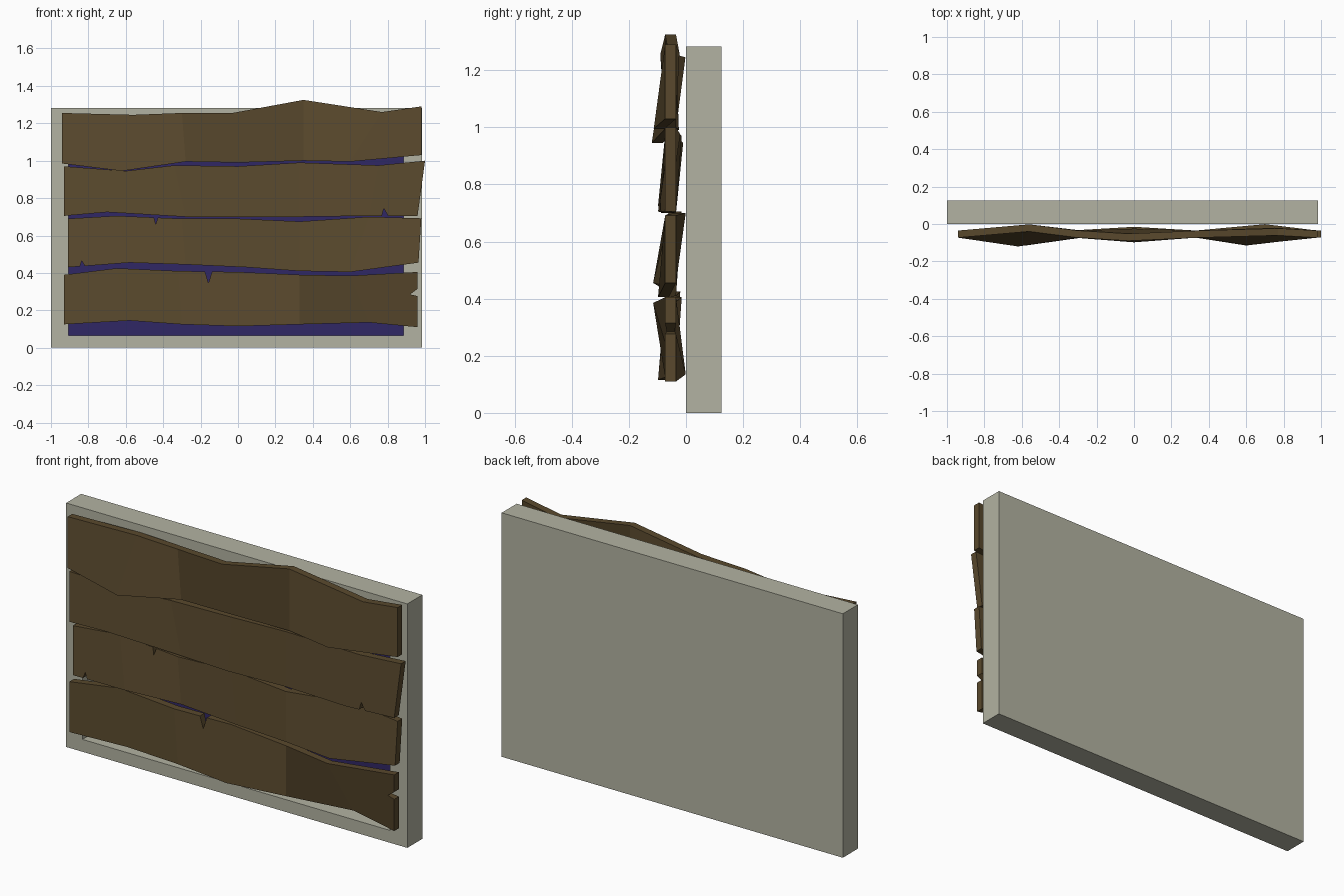
import bpy, bmesh

if "Cube" in bpy.data.objects:
    bpy.data.objects.remove(bpy.data.objects["Cube"])


def material(name, rgb):
    m = bpy.data.materials.new(name)
    m.diffuse_color = (*rgb, 1)
    m.use_nodes = True
    m.node_tree.nodes["Principled BSDF"].inputs["Base Color"].default_value = m.diffuse_color
    return m


STONE = material("stone", (0.45, 0.45, 0.36))
WOOD = material("wood", (0.10, 0.066, 0.026))
DARK = material("dark_panel", (0.03, 0.02, 0.13))


def make_object(name, verts, faces, mat=None):
    me = bpy.data.meshes.new(name)
    me.from_pydata(verts, [], faces)
    bm = bmesh.new()
    bm.from_mesh(me)
    bmesh.ops.recalc_face_normals(bm, faces=bm.faces)
    bm.to_mesh(me)
    bm.free()
    ob = bpy.data.objects.new(name, me)
    bpy.context.collection.objects.link(ob)
    if mat:
        me.materials.append(mat)
    return ob


# Window frame: a slab with a recess sunk into the front
def rect(x0, x1, z0, z1, y):
    return [(x0, y, z0), (x1, y, z0), (x1, y, z1), (x0, y, z1)]


X0, X1, TOP, DEPTH, REC = -1.0, 0.985, 1.283, 0.125, 0.10
hole = (-0.905, 0.885, 0.065, 1.215)
verts = (rect(X0, X1, 0, TOP, DEPTH) + rect(X0, X1, 0, TOP, 0)
         + rect(*hole, 0) + rect(*hole, REC))
faces = [(0, 1, 2, 3), (12, 13, 14, 15)]
for ring in (0, 4, 8):
    for i in range(4):
        j = (i + 1) % 4
        faces.append((ring + i, ring + j, ring + 4 + j, ring + 4 + i))
frame = make_object("window_frame", verts, faces, STONE)

# Dark panel at the back of the recess
frame.data.materials.append(DARK)
for p in frame.data.polygons:
    if all(i >= 12 for i in p.vertices):
        p.material_index = 1


# Warped plank: top and bottom edges as (x, z), with y offsets that twist it
def plank(name, top, bottom, top_y, bottom_y):
    verts, faces = [], []
    n = len(top)
    for (tx, tz), (bx, bz), ty, by in zip(top, bottom, top_y, bottom_y):
        for x, z, y in ((tx, tz, ty), (bx, bz, by)):
            mid = -0.054 + y
            verts.append((x, mid - 0.019, z))
            verts.append((x, mid + 0.019, z))
    loop = (0, 1, 3, 2)
    for c in range(n - 1):
        a, b = 4 * c, 4 * c + 4
        for k in range(4):
            p, q = loop[k], loop[(k + 1) % 4]
            faces.append((a + p, a + q, b + q, b + p))
    faces += [loop, tuple(4 * n - 4 + k for k in loop)]
    return make_object(name, verts, faces, WOOD)


# Splintered notch: a wedge cut with its tip at (x, z)
def notch(ob, tip, left, right):
    pts = (tip, left, right)
    vs = [(x, y, z) for y in (-0.3, 0.1) for x, z in pts]
    cutter = make_object("notch_cutter", vs, [(0, 1, 2), (3, 4, 5), (0, 1, 4, 3),
                                              (1, 2, 5, 4), (2, 0, 3, 5)])
    cutter.hide_render = True
    mod = ob.modifiers.new("notch", 'BOOLEAN')
    mod.operation = 'DIFFERENCE'
    mod.solver = 'EXACT'
    mod.object = cutter
    bpy.context.view_layer.objects.active = ob
    bpy.ops.object.modifier_apply(modifier=mod.name)
    bpy.data.objects.remove(cutter)


# Four boards, top to bottom
plank("plank_top",
      [(-.94, 1.255), (-.56, 1.245), (-.3, 1.255), (-.03, 1.255), (.35, 1.325), (.77, 1.26), (.98, 1.29)],
      [(-.94, .985), (-.62, .945), (-.28, .995), (0, .99), (.35, 1.0), (.6, .995), (.98, 1.03)],
      (0, .033, 0, -.017, 0, .012, 0), (0, -.047, 0, .01, 0, -.04, 0))

second = plank("plank_second",
      [(-.93, .97), (-.6, .945), (-.34, .975), (0, .97), (.33, .99), (.75, .975), (1.0, 1.0)],
      [(-.93, .705), (-.7, .725), (-.28, .7), (0, .7), (.33, .7), (.7, .705), (.96, .705)],
      (0, .025, 0, .02, 0, .015, 0), (0, -.025, 0, -.015, 0, -.025, 0))
notch(second, (.78, .745), (.765, .69), (.81, .69))

third = plank("plank_third",
      [(-.91, .69), (-.65, .705), (-.3, .69), (0, .69), (.33, .675), (.7, .7), (.98, .692)],
      [(-.91, .43), (-.58, .455), (-.28, .445), (.05, .43), (.33, .41), (.6, .405), (.965, .455)],
      (0, .02, 0, .02, 0, .034, 0), (0, -.042, 0, -.012, 0, -.025, 0))
notch(third, (-.44, .66), (-.455, .72), (-.42, .72))
notch(third, (-.835, .465), (-.85, .42), (-.81, .42))

fourth = plank("plank_bottom",
      [(-.93, .39), (-.65, .425), (-.32, .41), (0, .405), (.33, .39), (.6, .385), (.96, .405)],
      [(-.93, .125), (-.58, .145), (-.3, .125), (0, .115), (.33, .125), (.7, .135), (.96, .11)],
      (0, .015, 0, .02, 0, -.042, 0), (0, -.015, 0, -.025, 0, .034, 0))
notch(fourth, (-.158, .345), (-.18, .42), (-.135, .42))
notch(fourth, (.92, .285), (.98, .272), (.98, .33))
